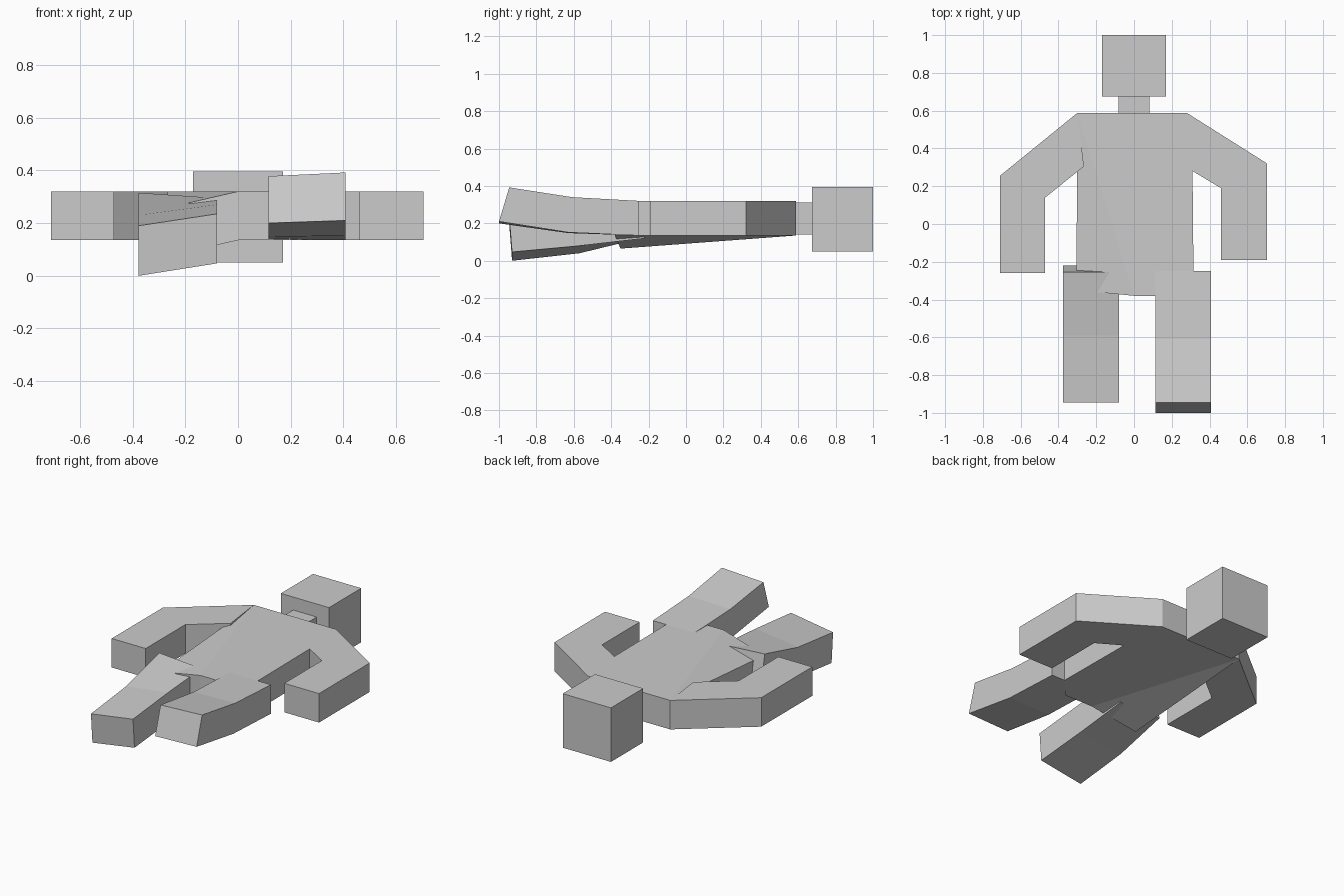
import bpy
import bmesh

if "Cube" in bpy.data.objects:
    bpy.data.objects.remove(bpy.data.objects["Cube"])

grey = bpy.data.materials.new("plain grey")
grey.use_nodes = True
COLOUR = (0.6, 0.6, 0.6, 1)
grey.diffuse_color = COLOUR
grey.node_tree.nodes["Principled BSDF"].inputs["Base Color"].default_value = COLOUR

LOW, HIGH = 0.135, 0.32     # underside and upper side of the flat body


def finish(name, bm):
    bmesh.ops.recalc_face_normals(bm, faces=bm.faces)
    mesh = bpy.data.meshes.new(name)
    bm.to_mesh(mesh)
    bm.free()
    mesh.materials.append(grey)
    obj = bpy.data.objects.new(name, mesh)
    bpy.context.collection.objects.link(obj)
    return obj


def slab(name, outline, low=LOW, high=HIGH, faces=None, drop=None):
    """Flat outline with thickness; drop lowers chosen outline corners."""
    drop = drop or {}
    faces = faces or [range(len(outline))]
    bm = bmesh.new()
    rings = [[bm.verts.new((x, y, z - drop.get(i, 0)))
              for i, (x, y) in enumerate(outline)] for z in (low, high)]
    for ring in rings:
        for face in faces:
            bm.faces.new([ring[i] for i in face])
    n = len(outline)
    for i in range(n):
        j = (i + 1) % n
        bm.faces.new((rings[0][i], rings[0][j], rings[1][j], rings[1][i]))
    return finish(name, bm)


def box(name, half, y0, y1, low, high):
    return slab(name, [(-half, y0), (half, y0), (half, y1), (-half, y1)], low, high)


def limb(name, x0, x1, sections):
    """Four-sided tube; a section is (bottom y, top y, bottom z pair, top z pair)."""
    bm = bmesh.new()
    rings = []
    for yb, yt, (b0, b1), (t0, t1) in sections:
        corners = ((x0, yb, b0), (x1, yb, b1), (x1, yt, t1), (x0, yt, t0))
        rings.append([bm.verts.new(c) for c in corners])
    for a, b in zip(rings, rings[1:]):
        for i in range(4):
            j = (i + 1) % 4
            bm.faces.new((a[i], a[j], b[j], b[i]))
    bm.faces.new(rings[0])
    bm.faces.new(rings[-1])
    return finish(name, bm)


# Head and neck
box("head", 0.17, 0.675, 1.0, 0.05, 0.395)
box("neck", 0.083, 0.57, 0.69, 0.14, 0.312)

# Torso, folded from the right shoulder to the crotch so the right hip sags
slab("torso",
     [(-0.3, 0.588), (-0.305, -0.35), (0.0, -0.38), (0.2, -0.38),
      (0.315, -0.25), (0.31, 0.28), (0.28, 0.588)],
     faces=[(0, 1, 2), (0, 2, 3, 4, 5, 6)], drop={1: 0.07})

# Bent arms
slab("left_arm", [(0.28, 0.588), (0.705, 0.32), (0.705, -0.19),
                  (0.46, -0.19), (0.46, 0.19), (0.31, 0.28)])
slab("right_arm", [(-0.3, 0.588), (-0.71, 0.255), (-0.71, -0.26),
                   (-0.47, -0.26), (-0.47, 0.14), (-0.265, 0.305)])

# Left leg kicks up, right leg hangs down with a twist
limb("left_leg", 0.115, 0.408, [
    (-0.25, -0.25, (LOW, LOW), (HIGH, HIGH)),
    (-0.63, -0.61, (0.148, 0.152), (0.333, 0.34)),
    (-1.0, -0.945, (0.2, 0.21), (0.378, 0.392))])
limb("right_leg", -0.377, -0.08, [
    (-0.22, -0.255, (0.125, 0.12), (0.315, 0.295)),
    (-0.57, -0.59, (0.04, 0.08), (0.23, 0.27)),
    (-0.93, -0.945, (0.0, 0.047), (0.19, 0.235))])
